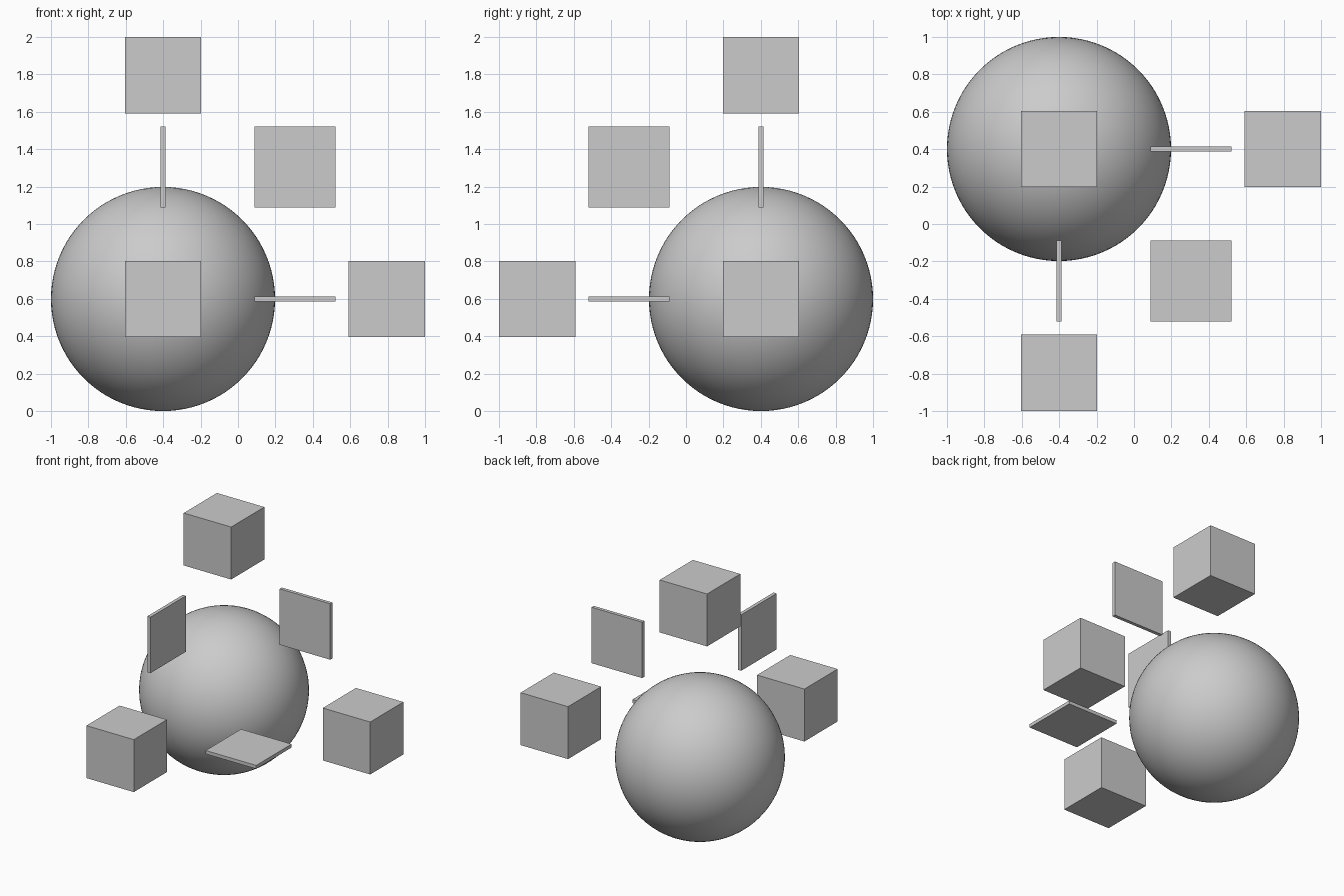
import bpy
from mathutils import Vector

if "Cube" in bpy.data.objects:
    bpy.data.objects.remove(bpy.data.objects["Cube"])

R = 0.599                              # sphere radius
CUBE = 0.408                           # cube side
PLATE, THICK = 0.435, 0.027            # plate side and thickness
CENTRE = Vector((-1 + R, 1 - R, R))
CUBE_DIST = 2 - R - CUBE / 2           # sphere centre to cube centre
PLATE_DIST = 0.706                     # plate offset along each of its two axes

AXES = {"right": Vector((1, 0, 0)), "front": Vector((0, -1, 0)), "top": Vector((0, 0, 1))}


def box(name, loc, size):
    bpy.ops.mesh.primitive_cube_add(size=1, location=loc)
    ob = bpy.context.object
    ob.name = name
    ob.scale = size
    bpy.ops.object.transform_apply(location=False, rotation=False, scale=True)
    return ob


# central sphere
bpy.ops.mesh.primitive_uv_sphere_add(segments=96, ring_count=48, radius=R, location=CENTRE)
bpy.context.object.name = "sphere"
bpy.ops.object.shade_smooth()

# one cube along each axis
for name, axis in AXES.items():
    box(name + "_cube", CENTRE + axis * CUBE_DIST, (CUBE,) * 3)

# one thin plate in each axis plane, between two cubes
for a, b in (("right", "front"), ("right", "top"), ("front", "top")):
    span = AXES[a] + AXES[b]
    size = [PLATE if c else THICK for c in span]
    box(f"{a}_{b}_plate", CENTRE + span * PLATE_DIST, size)
